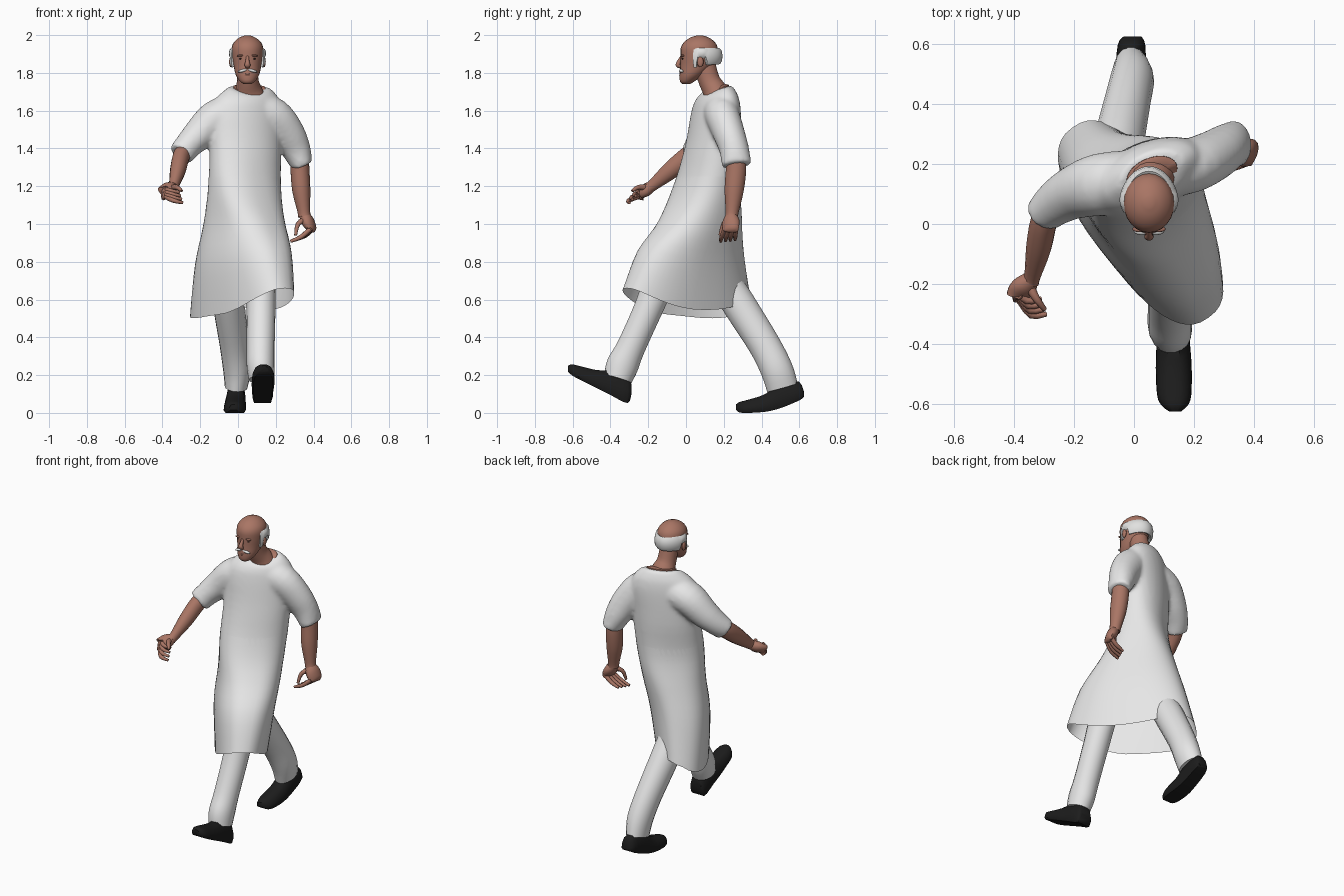
import bpy, bmesh, math
from mathutils import Vector, Matrix

if "Cube" in bpy.data.objects:
    bpy.data.objects.remove(bpy.data.objects["Cube"])


def material(name, rgb):
    m = bpy.data.materials.new(name)
    m.diffuse_color = (*rgb, 1)
    m.use_nodes = True
    m.node_tree.nodes["Principled BSDF"].inputs["Base Color"].default_value = m.diffuse_color
    return m


WHITE = material("white_cloth", (0.8, 0.8, 0.8))
HAIR = material("white_hair", (0.75, 0.75, 0.74))
SKIN = material("skin", (0.40, 0.18, 0.13))
BLACK = material("black_leather", (0.012, 0.012, 0.012))
DARK = material("dark_eye", (0.03, 0.018, 0.014))


def finish(name, bm, mat, angle=50):
    bmesh.ops.recalc_face_normals(bm, faces=bm.faces)
    me = bpy.data.meshes.new(name)
    bm.to_mesh(me)
    bm.free()
    me.materials.append(mat)
    ob = bpy.data.objects.new(name, me)
    bpy.context.collection.objects.link(ob)
    bpy.ops.object.select_all(action='DESELECT')
    bpy.context.view_layer.objects.active = ob
    ob.select_set(True)
    bpy.ops.object.shade_smooth_by_angle(angle=math.radians(angle))
    return ob


def smooth(st, n=4):
    """Catmull-Rom interpolation of station tuples."""
    out = []
    for i in range(len(st) - 1):
        p = [st[max(0, i - 1)], st[i], st[i + 1], st[min(len(st) - 1, i + 2)]]
        for k in range(n):
            t = k / n
            out.append(tuple(0.5 * (2 * b + (c - a) * t + (2 * a - 5 * b + 4 * c - d) * t * t
                                    + (3 * b - a - 3 * c + d) * t ** 3) for a, b, c, d in zip(*p)))
    return out + [tuple(st[-1])]


def loft(name, rings, mat, caps=(True, True), closed=True, angle=50):
    bm = bmesh.new()
    vs = [[bm.verts.new(p) for p in r] for r in rings]
    n = len(vs[0])
    for a, b in zip(vs, vs[1:]):
        for i in range(n if closed else n - 1):
            j = (i + 1) % n
            bm.faces.new((a[i], a[j], b[j], b[i]))
    for use, r in zip(caps, (vs[0], vs[-1])):
        if use:
            bm.faces.new(r)
    return finish(name, bm, mat, angle)


def tube(name, stations, mat, seg=14, n=4, side=(1, 0, 0), caps=(True, True)):
    """Stations are x, y, z, radius along side, radius across it."""
    st = smooth(stations, n)
    pts = [Vector(s[:3]) for s in st]
    rings = []
    for i, s in enumerate(st):
        d = (pts[min(i + 1, len(st) - 1)] - pts[max(i - 1, 0)]).normalized()
        u = Vector(side)
        u = (u - d * u.dot(d)).normalized()
        v = d.cross(u)
        rings.append([pts[i] + u * s[3] * math.cos(a) + v * s[4] * math.sin(a)
                      for a in (2 * math.pi * k / seg for k in range(seg))])
    return loft(name, rings, mat, caps)


def blob(name, loc, size, mat, tilt=0):
    bm = bmesh.new()
    bmesh.ops.create_uvsphere(bm, u_segments=12, v_segments=8, radius=1, matrix=Matrix.Translation(loc)
                              @ Matrix.Rotation(tilt, 4, 'Y') @ Matrix.Diagonal((*size, 1)))
    return finish(name, bm, mat, 180)


# Long robe sections: z, centre x, centre y, half width, half depth, twist
robe = [(1.725, .060, .165, .112, .070, .40), (1.70, .058, .165, .145, .085, .42), (1.66, .05, .165, .18, .098, .43),
        (1.58, .045, .158, .205, .112, .43), (1.40, .04, .140, .200, .130, .45), (1.20, .035, .108, .198, .152, .58),
        (1.00, .032, .075, .186, .222, .70), (0.80, .028, .025, .178, .315, .67), (0.545, .022, .005, .158, .390, .62)]


def robe_ring(z, cx, cy, a, b, tw):
    low = max(0, (1.1 - z) / 0.555)
    top = max(0, (z - 1.64) / 0.085)
    U = Vector((math.cos(tw), math.sin(tw), 0))
    V = Vector((-U.y, U.x, 0))
    boxy = 1 - .2 * min(1, max(0, (1.5 - z) / .4))
    ring = []
    for k in range(48):
        c, t = math.cos(math.tau * k / 48), math.sin(math.tau * k / 48)
        left, back = max(0, -c), max(0, t)
        hem = (.115 * max(0, -t) ** 1.7 + .09 * back ** 2 * max(0, c + .15)
               - .025 * left * max(0, min(1, 1 + 1.5 * t)) - .05 * left * back)
        dz = low * hem - top * .04 * max(0, -t) + top * .01 * back
        c, t = (math.copysign(abs(q) ** boxy, q) for q in (c, t))
        ring.append(Vector((cx, cy, z + dz)) + U * a * c + V * b * t)
    return ring


rings = [robe_ring(*s) for s in smooth(robe, 4)]
loft("robe_skirt", [r for r, s in zip(rings, smooth(robe, 4)) if s[0] < 1.27], WHITE, (False, False))
torso = loft("robe_top", [r for r, s in zip(rings, smooth(robe, 4)) if s[0] > 1.1], WHITE)

# Short sleeves, fused with the upper robe
sleeves = [
    tube("right_sleeve", [(-.03, .14, 1.585, .105, .105), (-.12, .13, 1.555, .105, .10), (-.20, .105, 1.48, .09, .088),
                          (-.26, .07, 1.42, .077, .074), (-.303, .03, 1.368, .062, .069)], WHITE, 18, side=(0, 1, 0)),
    tube("left_sleeve", [(.10, .18, 1.595, .095, .105), (.19, .195, 1.565, .092, .102), (.262, .227, 1.48, .085, .092),
                         (.307, .255, 1.395, .079, .079), (.34, .268, 1.31, .080, .058)], WHITE, 18, side=(0, 1, 0))]
for ob in sleeves + [torso]:
    ob.select_set(True)
bpy.context.view_layer.objects.active = torso
bpy.ops.object.join()
fuse = torso.modifiers.new("fuse", 'REMESH')
fuse.mode = 'VOXEL'
fuse.voxel_size = 0.011
fuse.use_smooth_shade = True
soft = torso.modifiers.new("soften", 'SMOOTH')
soft.factor = 0.5
soft.iterations = 10
for m in ("fuse", "soften"):
    bpy.ops.object.modifier_apply(modifier=m)
bpy.ops.object.shade_smooth_by_angle(angle=math.radians(60))

# Bare forearms
tube("right_forearm", [(-.285, .05, 1.39, .045, .05), (-.303, .00, 1.35, .045, .053), (-.318, -.08, 1.285, .042, .048),
                       (-.338, -.17, 1.21, .028, .032), (-.345, -.19, 1.195, .03, .03)], SKIN)
tube("left_forearm", [(.325, .265, 1.38, .048, .05), (.328, .265, 1.29, .05, .055), (.335, .255, 1.18, .048, .052),
                      (.348, .245, 1.07, .034, .036), (.352, .242, 1.04, .034, .034)], SKIN)


# Hands with curled fingers
def hand(label, wrist, knuckle, mid, tip, spread, thumb):
    w, k, m, t, s = map(Vector, (wrist, knuckle, mid, tip, spread))
    h = s.length
    tube(label + "_palm", [(*w, h * .75, .028), (*w.lerp(k, .5), h * 1.25, .032), (*k, h * 1.2, .022),
                           (*k.lerp(m, .2), h * .9, .012)], SKIN, 12, side=s)
    for i in range(4):
        f = (i - 1.5) / 1.5
        tube(f"{label}_finger_{i + 1}", [(*(k + s * f * .8), .013, .013), (*(m + s * f), .012, .012),
             (*(t + s * f * 1.05), .008, .008)], SKIN, 8, 3, side=s)
    tube(label + "_thumb", [(*w.lerp(k, .3), .018, .018), (*thumb[0], .013, .013), (*thumb[1], .008, .008)],
         SKIN, 8, 3, side=s)


hand("right_hand", (-.342, -.18, 1.20), (-.388, -.235, 1.165), (-.35, -.28, 1.15), (-.30, -.275, 1.14),
     (.008, -.024, -.026), ((-.325, -.25, 1.195), (-.298, -.285, 1.175)))
hand("left_hand", (.35, .242, 1.05), (.39, .235, .975), (.345, .225, .935), (.29, .222, .912),
     (.012, .036, .004), ((.318, .20, 1.0), (.305, .18, .94)))

# Trouser legs with loose cuffs
tube("left_trouser", [(.10, -.03, .93, .08, .10), (.12, -.13, .72, .078, .088), (.122, -.20, .55, .076, .078),
                      (.12, -.29, .35, .074, .077), (.12, -.337, .25, .074, .086), (.125, -.360, .18, .068, .076)],
     WHITE, 18)
tube("right_trouser", [(-.04, .09, .93, .08, .10), (-.06, .19, .72, .085, .09), (-.048, .283, .57, .084, .09),
                       (-.02, .415, .36, .077, .086), (-.006, .48, .23, .073, .087), (-.01, .51, .135, .06, .085)],
     WHITE, 18)


# Shoes: sections of y, sole height, upper height, half width
def shoe(name, x0, x1, secs):
    rings = []
    st = smooth(secs, 3)
    for i, (y, zb, zt, w) in enumerate(st):
        x = x0 + (x1 - x0) * i / (len(st) - 1)
        h = zt - zb
        half = [(w * .85, 0), (w, h * .18), (w * .97, h * .45), (w * .75, h * .82), (w * .35, h)]
        rings.append([(x + px, y, zb + pz) for px, pz in half]
                     + [(x - px, y, zb + pz) for px, pz in reversed(half)])
    loft(name, rings, BLACK, angle=40)


shoe("left_shoe", .128, .137, [(-.288, .105, .15, .035), (-.31, .052, .19, .052), (-.40, .095, .22, .056),
                               (-.48, .135, .228, .06), (-.57, .18, .25, .057), (-.605, .20, .257, .044),
                               (-.625, .218, .25, .02)])
shoe("right_shoe", -.005, -.025, [(.625, .085, .11, .03), (.597, .065, .165, .046), (.50, .025, .16, .052),
                                 (.42, .006, .10, .058), (.33, .0, .07, .057), (.285, .002, .058, .042),
                                 (.265, .015, .045, .02)])

# Head: stacked sections of z, depth centre, half width, half depth
HX = .05
head = [(1.742, .002, .022, .022), (1.755, .006, .040, .038), (1.79, .030, .062, .064), (1.84, .058, .074, .088),
        (1.89, .069, .083, .098), (1.93, .070, .084, .098), (1.96, .071, .073, .084), (1.985, .072, .046, .053),
        (1.998, .073, .014, .016)]
loft("head", [[(HX + hx * math.cos(a), cy + hy * math.sin(a), z) for a in (math.tau * k / 24 for k in range(24))]
              for z, cy, hx, hy in smooth(head, 3)], SKIN)
tube("neck", [(.058, .17, 1.64, .105, .07), (.056, .155, 1.70, .078, .066), (.052, .125, 1.755, .058, .058),
              (.05, .10, 1.83, .054, .06)], SKIN, 18)
# Skin showing inside the neckline
loft("neckline", [[Vector((.06, .165, 0)) + Vector(((p.x - .06) * s, (p.y - .165) * s, p.z + d)) for p in rings[0]]
                  for s, d in ((.81, -.02), (.79, .003), (.5, .008))], SKIN)

# Hair band around the back of the head, raised over the ears
strips = []
for k in range(41):
    f = k / 40
    deg = -22 + 224 * f
    a = math.radians(deg)
    side = min(deg, 180 - deg)
    back = max(0, math.sin(a))
    lo = 1.828 if side < -8 else 1.878 if side < 20 else 1.838 + .008 * back
    thick = .5 + .5 * min(1, min(f, 1 - f) * 8)
    hi = 1.932 - lo
    prof = [(.072, lo + .006), (.086, lo), (.097, lo + .2 * hi), (.099, lo + .55 * hi), (.094, lo + .85 * hi),
            (.082, 1.933), (.07, 1.925)]
    strips.append([(HX + (r * thick + .084 * (1 - thick)) * math.cos(a),
                    .072 + (r * thick + .084 * (1 - thick) + .022 * back) * math.sin(a), z) for r, z in prof])
loft("hair_band", strips, HAIR)

# Facial features
tube("nose", [(HX, -.02, 1.89, .008, .008), (HX, -.034, 1.865, .01, .011), (HX, -.043, 1.842, .016, .013),
              (HX, -.03, 1.832, .012, .01)], SKIN, 10, 3)
blob("mouth", (HX, -.0275, 1.797), (.020, .006, .003), DARK)
blob("lower_lip", (HX, -.026, 1.788), (.020, .010, .005), SKIN)
blob("chin", (HX, -.012, 1.765), (.026, .02, .02), SKIN)
for s, side in ((-1, "right"), (1, "left")):
    blob(side + "_ear", (HX + s * .088, .076, 1.858), (.009, .017, .028), SKIN)
    blob(side + "_eye", (HX + s * .034, -.0165, 1.875), (.012, .005, .004), DARK)
    blob(side + "_brow", (HX + s * .034, -.017, 1.892), (.022, .010, .006), SKIN, s * .1)
    blob(side + "_moustache", (HX + s * .024, -.023, 1.812), (.029, .014, .008), HAIR, s * .25)
